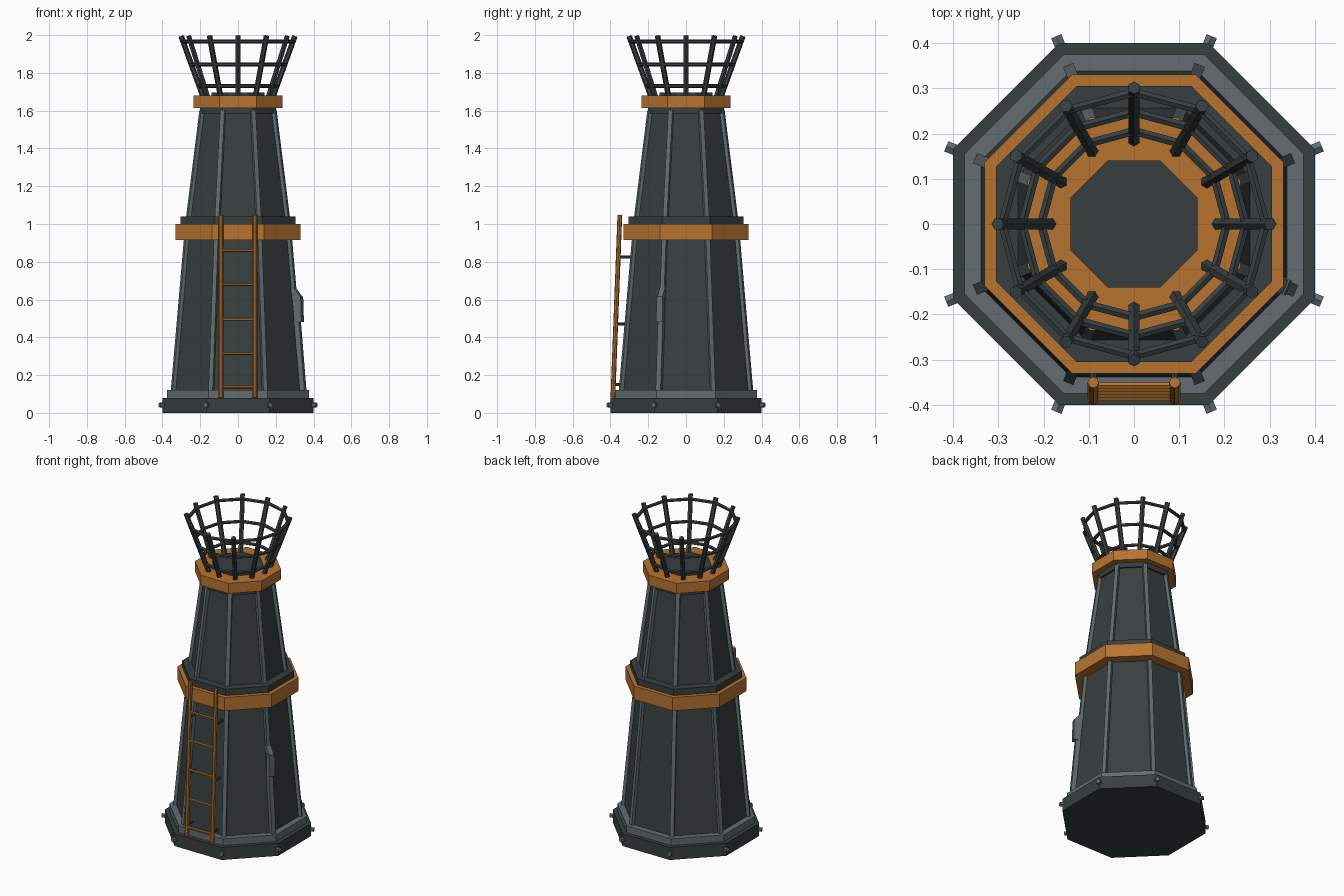
import bpy, bmesh, math
from mathutils import Vector

if "Cube" in bpy.data.objects:
    bpy.data.objects.remove(bpy.data.objects["Cube"], do_unlink=True)


def material(name, rgb):
    m = bpy.data.materials.new(name)
    m.use_nodes = True
    m.diffuse_color = (*rgb, 1)
    m.node_tree.nodes["Principled BSDF"].inputs["Base Color"].default_value = (*rgb, 1)
    return m


DARK = material("dark iron", (0.040, 0.050, 0.050))
GREY = material("grey steel", (0.125, 0.155, 0.165))
ORANGE = material("orange paint", (0.48, 0.175, 0.03))


def finish(name, bm, mat):
    bmesh.ops.recalc_face_normals(bm, faces=bm.faces)
    mesh = bpy.data.meshes.new(name)
    bm.to_mesh(mesh)
    bm.free()
    mesh.materials.append(mat)
    ob = bpy.data.objects.new(name, mesh)
    bpy.context.collection.objects.link(ob)


def loft(bm, loops):
    """Skin a stack of point loops and cap both ends."""
    rings = [[bm.verts.new(p) for p in loop] for loop in loops]
    for a, b in zip(rings, rings[1:]):
        for i in range(len(a)):
            j = (i + 1) % len(a)
            bm.faces.new((a[i], a[j], b[j], b[i]))
    bm.faces.new(rings[0][::-1])
    bm.faces.new(rings[-1])


def corner(k, apothem, z):
    """Corner k of an octagon whose flat sides face the axes."""
    a = math.radians(22.5 + 45 * k)
    r = apothem / math.cos(math.pi / 8)
    return Vector((r * math.cos(a), r * math.sin(a), z))


def octagon(name, mat, profile):
    bm = bmesh.new()
    loft(bm, [[corner(k, ap, z) for k in range(8)] for ap, z in profile])
    finish(name, bm, mat)


def bar(bm, p, q, radius, sides=6, out=(0, 0, 1), depth=1.0):
    """Straight bar from p to q; out steers its cross-section, depth stretches it."""
    p, q, out = Vector(p), Vector(q), Vector(out)
    d = (q - p).normalized()
    u = (out - d * out.dot(d)).normalized()
    v = d.cross(u)
    turn = math.pi / 4 if sides == 4 else 0
    angles = [turn + math.tau * i / sides for i in range(sides)]
    section = [u * radius * depth * math.cos(a) + v * radius * math.sin(a) for a in angles]
    loft(bm, [[end + s for s in section] for end in (p, q)])


# Octagonal tower stack
octagon("base_plinth", DARK, [(0.40, 0), (0.40, 0.08)])
octagon("base_step", GREY, [(0.375, 0.08), (0.375, 0.122)])
octagon("lower_tower", DARK, [(0.338, 0.12), (0.268, 0.93)])
octagon("middle_band", ORANGE, [(0.33, 0.915), (0.33, 1.0)])
octagon("middle_cap", DARK, [(0.305, 0.99), (0.305, 1.04)])
octagon("upper_tower", DARK, [(0.258, 1.03), (0.187, 1.60)])
octagon("upper_cap", DARK, [(0.20, 1.585), (0.20, 1.62)])
octagon("top_band", ORANGE, [(0.235, 1.615), (0.235, 1.68)])
octagon("fire_plate", DARK, [(0.14, 1.67), (0.14, 1.695)])

# Corner ribs on both tower sections
for name, low, high in (("lower_ribs", (0.34, 0.12), (0.27, 0.93)),
                        ("upper_ribs", (0.26, 1.03), (0.189, 1.60))):
    bm = bmesh.new()
    for k in range(8):
        bar(bm, corner(k, *low), corner(k, *high), 0.017, 4, corner(k, 1, 0))
    finish(name, bm, GREY)

# Bolts at the plinth corners
bm = bmesh.new()
for k in range(8):
    bar(bm, corner(k, 0.385, 0.042), corner(k, 0.415, 0.042), 0.014)
finish("plinth_bolts", bm, GREY)

# Fire basket: leaning bars and three hoops
def basket_point(k, z):
    r = 0.18 + (z - 1.66) * 0.362
    a = math.radians(30 * k)
    return Vector((r * math.cos(a), r * math.sin(a), z))


bm = bmesh.new()
for k in range(12):
    bar(bm, basket_point(k, 1.66), basket_point(k, 1.995), 0.0145, out=basket_point(k, 1.66))
finish("basket_bars", bm, DARK)

bm = bmesh.new()
for z in (1.73, 1.845, 1.967):
    for k in range(12):
        bar(bm, basket_point(k, z), basket_point(k + 1, z), 0.0105)
finish("basket_hoops", bm, DARK)

# Ladder on the front
def ladder_point(x, z):
    return Vector((x, -0.387 + (z - 0.08) * 0.038, z))


bm = bmesh.new()
for x in (-0.09, 0.09):
    bar(bm, ladder_point(x, 0.08), ladder_point(x, 1.047), 0.0125, 8, (0, 1, 0))
finish("ladder_rails", bm, ORANGE)

bm = bmesh.new()
for z in (0.138, 0.315, 0.497, 0.68, 0.86):
    bar(bm, ladder_point(-0.09, z), ladder_point(0.09, z), 0.008)
finish("ladder_rungs", bm, ORANGE)

bm = bmesh.new()
for z in (0.15, 0.47, 0.825):
    for x in (-0.09, 0.09):
        p = ladder_point(x, z)
        bar(bm, p, p + Vector((0, 0.08, 0)), 0.008)
finish("ladder_brackets", bm, DARK)

# Conduit with a bent top on the front left corner
bm = bmesh.new()
out = corner(7, 1, 0)
bar(bm, corner(7, 0.344, 0.12), corner(7, 0.315, 0.48), 0.02, 4, out)
bar(bm, corner(7, 0.326, 0.48), corner(7, 0.322, 0.615), 0.025, 4, out)
bar(bm, corner(7, 0.325, 0.605), corner(7, 0.285, 0.66), 0.021, 4, out)
finish("corner_conduit", bm, GREY)
